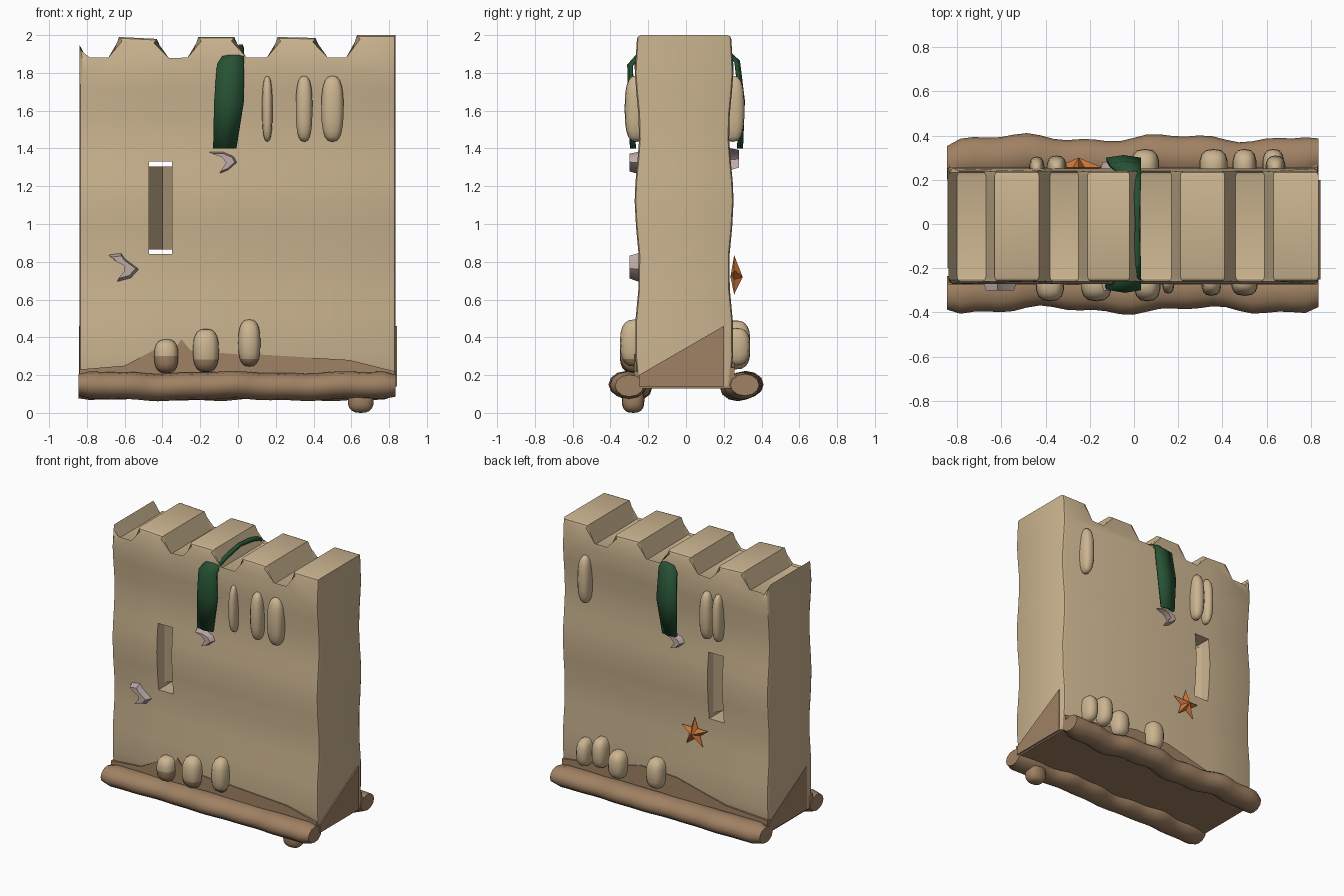
import bpy, bmesh, math
from mathutils import Vector

if "Cube" in bpy.data.objects:
    bpy.data.objects.remove(bpy.data.objects["Cube"], do_unlink=True)


def material(name, rgb):
    m = bpy.data.materials.new(name)
    m.use_nodes = True
    m.diffuse_color = (*rgb, 1)
    bsdf = m.node_tree.nodes["Principled BSDF"]
    bsdf.inputs["Base Color"].default_value = (*rgb, 1)
    bsdf.inputs["Roughness"].default_value = 0.9
    return m


SAND = material("dry sand", (0.60, 0.46, 0.28))
WET = material("wet sand", (0.35, 0.22, 0.125))
GREEN = material("seaweed green", (0.02, 0.085, 0.035))
ORANGE = material("starfish orange", (0.58, 0.17, 0.04))
SHELL = material("pale shell", (0.52, 0.41, 0.39))


def finish(name, bm, mats, angle=45):
    bmesh.ops.recalc_face_normals(bm, faces=bm.faces)
    mesh = bpy.data.meshes.new(name)
    bm.to_mesh(mesh)
    bm.free()
    for m in mats:
        mesh.materials.append(m)
    ob = bpy.data.objects.new(name, mesh)
    bpy.context.collection.objects.link(ob)
    bpy.ops.object.select_all(action='DESELECT')
    ob.select_set(True)
    bpy.context.view_layer.objects.active = ob
    bpy.ops.object.shade_smooth_by_angle(angle=math.radians(angle))
    return ob


def prism(points, place, d0, d1, taper=1.0):
    """Extrude an outline from depth d0 to d1; place maps (a, b, depth) to xyz."""
    bm = bmesh.new()
    n = len(points)
    ca, cb = sum(p[0] for p in points) / n, sum(p[1] for p in points) / n
    low = [bm.verts.new(place(a, b, d0)) for a, b in points]
    high = [bm.verts.new(place(ca + (a - ca) * taper, cb + (b - cb) * taper, d1)) for a, b in points]
    bm.faces.new(low)
    bm.faces.new(high)
    for i in range(n):
        j = (i + 1) % n
        bm.faces.new((low[i], low[j], high[j], high[i]))
    return bm


def on_front(a, b, d):
    return (a, d, b)


def on_side(a, b, d):
    return (d, a, b)


# Wall with battlements
top = [(-0.84, 1.95), (-0.80, 1.86), (-0.67, 1.86), (-0.63, 1.99), (-0.43, 1.98),
       (-0.38, 1.855), (-0.25, 1.86), (-0.21, 1.99), (-0.02, 1.99), (0.03, 1.86),
       (0.17, 1.86), (0.21, 1.99), (0.41, 1.985), (0.46, 1.86), (0.59, 1.86),
       (0.63, 2.0), (0.835, 2.0)]
bm = prism(top + [(0.835, 0.14), (-0.84, 0.14)], on_front, -0.26, 0.24)
rim = [e for e in bm.edges if abs(e.verts[0].co.y - e.verts[1].co.y) < 0.01]
bmesh.ops.bevel(bm, geom=rim, offset=0.022, segments=2, affect='EDGES', profile=0.5)

# Grid cuts make the slot outline and the loops for the uneven surface
X0, X1, Z0, Z1 = -0.47, -0.35, 0.84, 1.33
cuts = [((x, 0, 0), (1, 0, 0)) for x in (X0, X1)]
cuts += [((0, 0, z), (0, 0, 1)) for z in (0.3, 0.48, 0.66, Z0, 0.98, 1.12, 1.22, Z1, 1.45, 1.58, 1.7, 1.8)]
for co, no in cuts:
    bmesh.ops.bisect_plane(bm, geom=bm.verts[:] + bm.edges[:] + bm.faces[:], plane_co=co, plane_no=no)


def in_slot(f):
    c = f.calc_center_median()
    return X0 < c.x < X1 and Z0 < c.z < Z1


hole = [f for f in bm.faces if in_slot(f)]
bmesh.ops.delete(bm, geom=hole, context='FACES')
loop = [e for e in bm.edges if e.is_boundary]
bmesh.ops.bridge_loops(bm, edges=loop)
for v in bm.verts:
    side = 1 if v.co.y > 0 else -1
    if v.co.z < 1.85:
        v.co.y += side * 0.012 * math.cos(8.6 * (v.co.z - 1.85))
finish("castle_wall", bm, [SAND], 40)

# Slanted jambs that narrow the slot
for s, name in ((1, "slot_left_jamb"), (-1, "slot_right_jamb")):
    outline = [(-0.41 + s * 0.07, -0.2), (-0.41 + s * 0.07, 0.2), (-0.41 - s * 0.012, s * 0.06)]
    finish(name, prism(outline, lambda a, b, d: (a, b, d), 0.865, 1.305), [SAND])

# Wet sand floor and stains climbing the wall
floor = [(-0.835, -0.27), (0.83, -0.27), (0.83, 0.27), (-0.835, 0.27)]
finish("wet_floor", prism(floor, lambda a, b, d: (a, b, d), 0.13, 0.2), [WET])
front_line = [(-0.84, 0.23), (-0.6, 0.25), (-0.45, 0.33), (-0.35, 0.31), (-0.3, 0.39), (-0.25, 0.33),
              (0, 0.31), (0.1, 0.31), (0.59, 0.28), (0.83, 0.22)]
back_line = [(-0.84, 0.23), (-0.5, 0.25), (-0.1, 0.35), (0.2, 0.36), (0.4, 0.3), (0.83, 0.24)]
for name, line, d in (("front_stain", front_line, -0.276), ("back_stain", back_line, 0.256)):
    finish(name, prism(line + [(0.83, 0.15), (-0.84, 0.15)], on_front, d * 0.8, d), [WET], 20)
for name, s in (("left_stain", 1), ("right_stain", -1)):
    tri = [(-0.25 * s, 0.2), (0.2 * s, 0.46), (0.2 * s, 0.14), (-0.25 * s, 0.14)]
    finish(name, prism(tri, on_side, s * 0.834, s * 0.843), [WET], 20)


# Lumpy rolls of wet sand along the foot
def roll(name, s, phase):
    bm = bmesh.new()
    rings = []
    steps, sides = 28, 12
    for i in range(steps + 1):
        x = -0.845 + 1.68 * i / steps
        wob = 0.014 * math.sin(9 * x + phase) + 0.008 * math.sin(23 * x + phase)
        fade = 0.8 if i in (0, steps) else 1
        ring = []
        for k in range(sides):
            t = 2 * math.pi * k / sides
            ring.append(bm.verts.new((x, s * (0.295 + wob + 0.095 * fade * math.cos(t)),
                                      0.142 + wob * 0.4 + 0.072 * fade * math.sin(t))))
        rings.append(ring)
    for a, b in zip(rings, rings[1:]):
        for k in range(sides):
            j = (k + 1) % sides
            bm.faces.new((a[k], a[j], b[j], b[k]))
    bm.faces.new(rings[0])
    bm.faces.new(rings[-1])
    finish(name, bm, [WET], 60)


roll("front_foot_roll", -1, 2.0)
roll("back_foot_roll", 1, 0.0)


# Rounded lumps pressed onto the wall
def lump(name, centre, size, mat=SAND, wet_below=0.0):
    bm = bmesh.new()
    bmesh.ops.create_uvsphere(bm, u_segments=14, v_segments=10, radius=1)
    for v in bm.verts:
        c = [math.copysign(abs(q) ** 0.75, q) for q in v.co]
        v.co = Vector([centre[i] + size[i] * c[i] for i in range(3)])
    for f in bm.faces:
        f.material_index = int(f.calc_center_median().z < wet_below)
    finish(name, bm, [mat, WET], 60)


lump("foot_drip", (0.65, -0.28, 0.07), (0.07, 0.06, 0.07), WET)
for i, (x, z, w, h, wet) in enumerate([(-0.38, 0.3, 0.065, 0.09, 0.29), (-0.17, 0.33, 0.07, 0.115, 0.3),
                                       (0.06, 0.37, 0.06, 0.125, 0.28)]):
    lump(f"front_foot_lump_{i}", (x, -0.27, z), (w, 0.08, h), SAND, wet)
for i, (x, z, w, h) in enumerate([(0.05, 0.35, 0.065, 0.11), (0.36, 0.33, 0.065, 0.1),
                                  (0.5, 0.38, 0.055, 0.11), (0.63, 0.35, 0.05, 0.1)]):
    lump(f"back_foot_lump_{i}", (x, 0.26, z), (w, 0.08, h))
for i, (x, y, w) in enumerate([(0.155, -0.255, 0.028), (0.35, -0.265, 0.045), (0.5, -0.265, 0.06),
                               (-0.44, 0.245, 0.035), (-0.35, 0.25, 0.045), (0.64, 0.25, 0.045)]):
    lump(f"wall_lump_{i}", (x, y, 1.61), (w, 0.06, 0.175))

# Seaweed strap draped over the battlements: y, z, left edge, right edge
path = [(-0.275, 1.40, -0.13, -0.01), (-0.285, 1.65, -0.125, 0.03), (-0.29, 1.84, -0.11, 0.03),
        (-0.25, 1.885, -0.08, 0.03), (-0.17, 1.91, 0.0, 0.03), (0, 1.94, 0.005, 0.025),
        (0.14, 1.925, 0.0, 0.03), (0.22, 1.9, -0.05, 0.03), (0.265, 1.86, -0.11, 0.03),
        (0.29, 1.65, -0.125, 0.03), (0.28, 1.40, -0.12, -0.01)]
bm = bmesh.new()
rows = []
for y, z, a, b in path:
    bow = 0.012 if y > 0 else -0.012
    rows.append([bm.verts.new(p) for p in ((a, y, z), ((a + b) / 2, y + bow, z), (b, y, z))])
for a, b in zip(rows, rows[1:]):
    for k in range(2):
        bm.faces.new((a[k], a[k + 1], b[k + 1], b[k]))
strap = finish("seaweed_strap", bm, [GREEN], 50)
mod = strap.modifiers.new("thickness", 'SOLIDIFY')
mod.thickness = 0.02
mod.offset = 0

# Curved shell fragments
hook = [(-0.08, 0.055), (0, 0.055), (0.06, 0.03), (0.08, -0.005), (0.03, -0.05),
        (-0.02, -0.07), (0.02, -0.01), (-0.01, 0.03)]
low_hook = [(-0.09, 0.06), (-0.02, 0.07), (0, 0.04), (0.08, -0.02), (0.035, -0.07),
            (-0.04, -0.09), (0, -0.04), (0, 0), (-0.05, 0.025)]
for name, pts, x, z, s in (("upper_front_shell", hook, -0.08, 1.33, -1),
                           ("lower_front_shell", low_hook, -0.6, 0.78, -1),
                           ("back_shell", hook, -0.08, 1.35, 1)):
    depth = -0.235 if s < 0 else 0.215
    outline = [(x - s * a, z + b) for a, b in pts]
    finish(name, prism(outline, on_front, depth, depth + s * 0.065, 0.75), [SHELL])

# Starfish with a raised middle
bm = bmesh.new()
cx, cz = -0.25, 0.72
tips = []
for i in range(10):
    t = math.pi / 2 + math.pi * i / 5
    r = 0.045 if i % 2 else 0.115
    tips.append(bm.verts.new((cx + r * math.cos(t), 0.255, cz + r * math.sin(t))))
peaks = [bm.verts.new((cx, y, cz)) for y in (0.3, 0.235)]
for i in range(10):
    for p in peaks:
        bm.faces.new((tips[i], tips[(i + 1) % 10], p))
finish("starfish", bm, [ORANGE], 20)
